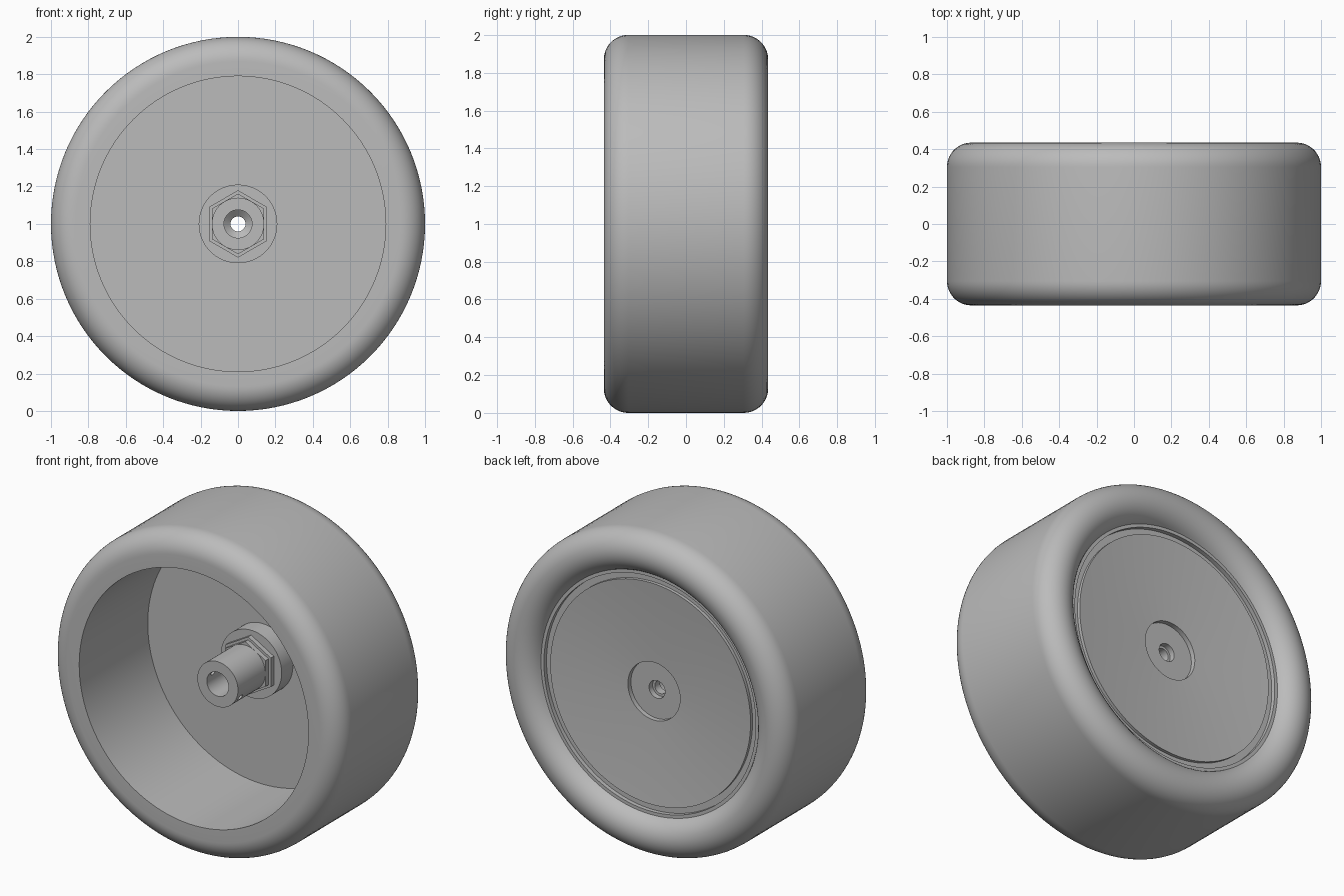
import bpy, bmesh
from math import sin, cos, pi, radians
from mathutils import Matrix, Vector

cube = bpy.data.objects.get("Cube")
if cube:
    bpy.data.objects.remove(cube)

grey = bpy.data.materials.new("plain_grey")
grey.use_nodes = True
grey.diffuse_color = (0.5, 0.5, 0.5, 1)
grey.node_tree.nodes["Principled BSDF"].inputs["Base Color"].default_value = (0.5, 0.5, 0.5, 1)

AXLE = Vector((0, 0, 1))


def lathe(name, profile, sides=128, smooth=True):
    """Revolve a closed (radius, y) profile about the axle."""
    bm = bmesh.new()
    rings = []
    for i in range(sides):
        a = 2 * pi * i / sides + pi / 2
        rings.append([bm.verts.new(AXLE + Vector((r * cos(a), y, r * sin(a)))) for r, y in profile])
    n = len(profile)
    for i in range(sides):
        a, b = rings[i], rings[(i + 1) % sides]
        for j in range(n):
            k = (j + 1) % n
            bm.faces.new((a[j], a[k], b[k], b[j]))
    bmesh.ops.recalc_face_normals(bm, faces=bm.faces)
    mesh = bpy.data.meshes.new(name)
    bm.to_mesh(mesh)
    bm.free()
    mesh.materials.append(grey)
    obj = bpy.data.objects.new(name, mesh)
    bpy.context.collection.objects.link(obj)
    if smooth:
        shade(obj)
    return obj


def shade(obj):
    bpy.ops.object.select_all(action='DESELECT')
    obj.select_set(True)
    bpy.context.view_layer.objects.active = obj
    bpy.ops.object.shade_smooth_by_angle(angle=radians(25))


def arc(r, y, start, end, steps=12, radius=0.13):
    angles = [radians(start + (end - start) * i / steps) for i in range(steps + 1)]
    return [(r + radius * cos(a), y + radius * sin(a)) for a in angles]


# Wheel: rounded tread, deep front cavity with a boss, shallow dished back
tread = arc(0.87, -0.305, -90, 0) + arc(0.87, 0.305, 0, 157, 20)
back = [(0.73, 0.356), (0.73, 0.33), (0.69, 0.33), (0.69, 0.35), (0.45, 0.328), (0.18, 0.315),
        (0.18, 0.285), (0.055, 0.285), (0.055, 0.25), (0.04, 0.25)]
front = [(0.04, 0.2), (0.075, 0.17), (0.075, 0.13), (0.21, 0.13), (0.21, 0.24), (0.79, 0.24), (0.79, -0.435)]
lathe("wheel_body", tread + back + front)

# Stepped hexagonal nut on the boss
lathe("hex_nut_base", [(0.1, 0.135), (0.18, 0.135), (0.18, 0.1), (0.1, 0.1)], 6, False)
lathe("hex_nut_top", [(0.1, 0.105), (0.162, 0.105), (0.162, 0.07), (0.1, 0.07)], 6, False)

# Hollow spindle with a cross hole
spindle = lathe("spindle", [(0.075, 0.132), (0.14, 0.132), (0.14, -0.2), (0.075, -0.2)], 64, False)
bm = bmesh.new()
bmesh.ops.create_cone(bm, cap_ends=True, segments=24, radius1=0.02, radius2=0.02, depth=0.5,
                      matrix=Matrix.Translation(AXLE + Vector((0, -0.15, 0)))
                      @ Matrix.Rotation(radians(120), 4, 'Y'))
mesh = bpy.data.meshes.new("cross_hole_cutter")
bm.to_mesh(mesh)
bm.free()
cutter = bpy.data.objects.new("cross_hole_cutter", mesh)
bpy.context.collection.objects.link(cutter)
cutter.hide_render = True
cutter.hide_viewport = True
cut = spindle.modifiers.new("cross_hole", 'BOOLEAN')
cut.operation = 'DIFFERENCE'
cut.solver = 'EXACT'
cut.object = cutter
shade(spindle)
